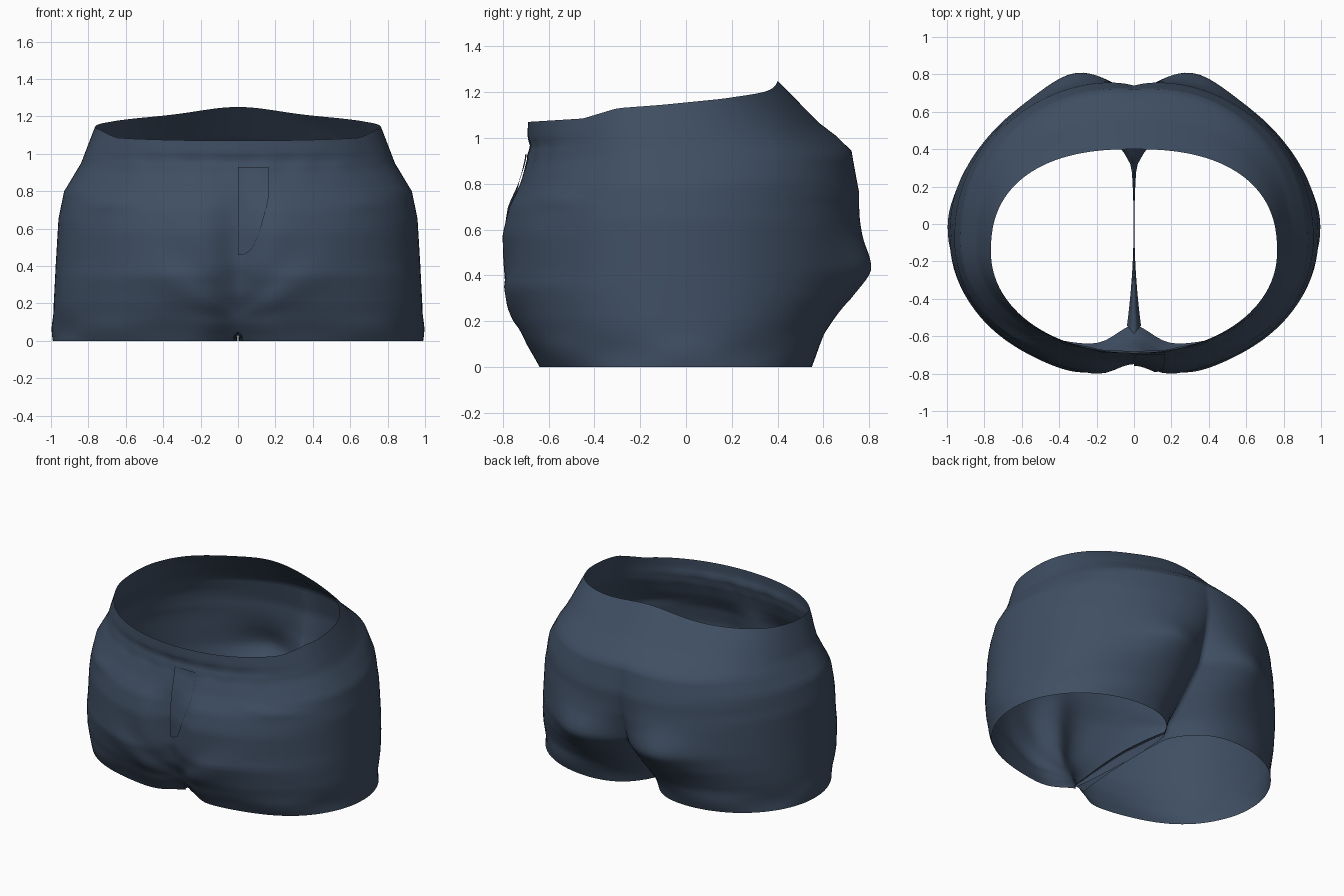
import bpy, bmesh, math

cube = bpy.data.objects.get("Cube")
if cube:
    bpy.data.objects.remove(cube, do_unlink=True)

cloth = bpy.data.materials.new("navy_cloth")
cloth.use_nodes = True
COLOR = (0.05, 0.077, 0.124, 1)
cloth.diffuse_color = COLOR
bsdf = cloth.node_tree.nodes["Principled BSDF"]
bsdf.inputs["Base Color"].default_value = COLOR
bsdf.inputs["Roughness"].default_value = 0.8

# Profiles: (height, value)
SIDE = [(0, .985), (.2, .985), (.4, .975), (.65, .96), (.8, .93), (.95, .84), (1.15, .765)]
FRONT = [(0, -.66), (.1, -.72), (.2, -.77), (.35, -.82), (.58, -.82), (.7, -.79), (.82, -.735), (.95, -.695), (1.15, -.69)]
FRONT_MID = [(0, -.54), (.1, -.62), (.25, -.7), (.4, -.74), (.6, -.75), (.8, -.725), (.95, -.695), (1.15, -.69)]
BACK = [(0, .59), (.15, .65), (.3, .745), (.42, .795), (.6, .79), (.75, .775), (.9, .73), (.95, .66), (1, .58), (1.15, .4)]
BACK_MID = [(0, .28), (.1, .34), (.25, .5), (.4, .64), (.6, .71), (.75, .74), (.9, .72), (.95, .66), (1, .58), (1.15, .4)]
MIDDLE = [(0, -.05), (.3, -.08), (.7, -.08), (1.15, -.15)]
RIM = [(-.69, 1.07), (-.45, 1.085), (-.3, 1.13), (-.1, 1.145), (.15, 1.17), (.4, 1.205)]
TOP, CROTCH = 1.15, 0.05


def lerp(table, v):
    if v <= table[0][0]:
        return table[0][1]
    for (a, p), (b, q) in zip(table, table[1:]):
        if v <= b:
            return p + (q - p) * (v - a) / (b - a)
    return table[-1][1]


def bump(v, centre, width):
    return math.exp(-((v - centre) / width) ** 2)


def inner_x(y, h):
    """Gap from the centre plane to the inner leg, below the crotch."""
    return (0.002 + 0.12 * y * y) * max(0, 1 - h / CROTCH)


def surface(a, h, lift=0.0):
    """Point of the left half; a runs from front (-90 deg) to back (+90 deg)."""
    c, s = max(0, math.cos(a)), math.sin(a)
    low, high = max(0, 1 - h / .42), max(0, h - .7) / (TOP - .7)
    n = 2.05 + .2 * low if s < 0 else 2.1 + .4 * low + .3 * high
    r = (c ** n + abs(s) ** n) ** (-1 / n)
    x, mid = lerp(SIDE, h) * r * c, lerp(MIDDLE, h)
    if s < 0:
        full = lerp(FRONT, h)
        y = mid + (mid - full) * r * s
        y += (lerp(FRONT_MID, h) - full) * bump(x, 0, .13)
        # Folds fanning out of the crotch, pocket crease and waist gather
        fan = math.atan2(h - .1, x + .03)
        strength = bump(h, .3, .25) * bump(x, .3, .25) * s * s
        y += .01 * math.sin(9 * fan) * strength
        y -= .015 * bump(h, .74 - .1 * (x - .65), .035) * bump(x, .68, .15)
        y += .012 * bump(h, 1.02, .03) * s * s
        y += .005 * math.sin(x * 31) * bump(h, .98, .06) * s * s
    else:
        full = lerp(BACK, h)
        y = mid + (full - mid) * r * s
        y -= (full - lerp(BACK_MID, h)) * math.exp(-abs(x) / .13)
        # Rounded seat
        y += .065 * bump(x, .32, .2) * bump(h, .43, .13)
    # Uneven hem
    ripple = .012 * math.sin(7 * a + 1) * bump(h, .06, .07)
    x += ripple * c
    y += ripple * s
    z = h
    if h > .7:
        peak = .045 * bump(x, 0, .28) if s > 0 else 0
        z += high * (lerp(RIM, y) + peak - TOP)
    return x + lift * c, y + lift * s, z


def make_object(name, bm, mirror=False):
    bmesh.ops.recalc_face_normals(bm, faces=bm.faces)
    mesh = bpy.data.meshes.new(name)
    bm.to_mesh(mesh)
    bm.free()
    mesh.materials.append(cloth)
    obj = bpy.data.objects.new(name, mesh)
    bpy.context.collection.objects.link(obj)
    if mirror:
        mod = obj.modifiers.new("mirror", "MIRROR")
        mod.merge_threshold = 0.0005
    bpy.ops.object.select_all(action="DESELECT")
    obj.select_set(True)
    bpy.context.view_layer.objects.active = obj
    bpy.ops.object.shade_smooth_by_angle(angle=math.radians(50))


def skin(bm, grid):
    for low, high in zip(grid, grid[1:]):
        for i in range(len(low) - 1):
            bm.faces.new((low[i], low[i + 1], high[i + 1], high[i]))


# Shorts body: half shell from hem to waist, mirrored
COLS, ROWS, WALL = 64, 46, 14
bm = bmesh.new()
shell = []
for j in range(ROWS + 1):
    h = TOP * j / ROWS
    row = []
    for i in range(COLS + 1):
        u = 2 * i / COLS - 1
        a = math.copysign(1 - (1 - abs(u)) ** 1.25, u) * math.pi / 2
        x, y, z = surface(a, h)
        if i in (0, COLS):
            x = inner_x(y, h)
        row.append(bm.verts.new((x, y, z)))
    shell.append(row)
skin(bm, shell)

# Inner legs: short walls from the crotch seam down to the hems
walls = []
for j in range(3):
    first, last = shell[j][0], shell[j][-1]
    h = first.co.z
    row = [first]
    for k in range(1, WALL):
        t = k / WALL
        y = first.co.y + (last.co.y - first.co.y) * t
        z = h + .02 * j * math.sin(math.pi * t)
        row.append(bm.verts.new((inner_x(y, h) if j < 2 else 0, y, z)))
    walls.append(row + [last])
skin(bm, walls)
make_object("shorts_body", bm, mirror=True)

# Fly flap: thin curved panel on the left of the front seam
bm = bmesh.new()
flap = []
for j in range(21):
    h = .46 + .52 * j / 20
    width = .03 + .13 * math.sqrt(min(1, (h - .46) / .3))
    row = []
    for i in range(7):
        a = -math.acos(width * i / 6 / lerp(SIDE, h))
        row.append(bm.verts.new(surface(a, h, .009)))
    flap.append(row)
skin(bm, flap)
make_object("fly_flap", bm)
